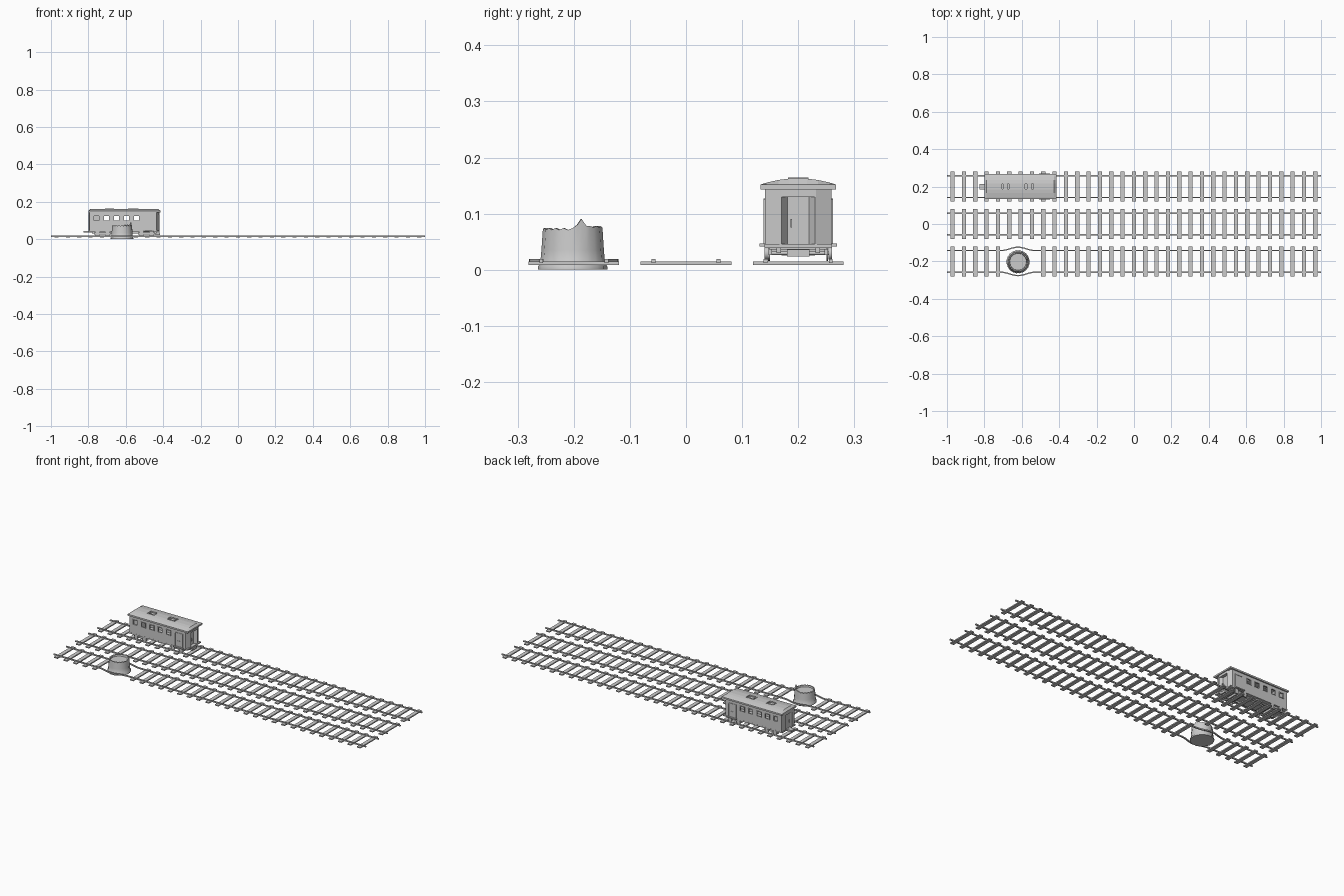
import bpy, bmesh, math
from mathutils import Matrix, Vector

if "Cube" in bpy.data.objects:
    bpy.data.objects.remove(bpy.data.objects["Cube"])

CY = 0.2            # centre line of the carriage track
TIE_STEP = 0.0606


def finish(name, bm, smooth=False):
    bmesh.ops.recalc_face_normals(bm, faces=bm.faces)
    me = bpy.data.meshes.new(name)
    bm.to_mesh(me)
    bm.free()
    ob = bpy.data.objects.new(name, me)
    bpy.context.collection.objects.link(ob)
    if smooth:
        bpy.context.view_layer.objects.active = ob
        ob.select_set(True)
        bpy.ops.object.shade_smooth_by_angle(angle=math.radians(35))
        ob.select_set(False)
    return ob


def boxes(name, items):
    """items: (x0, x1, y0, y1, z0, z1)"""
    bm = bmesh.new()
    for x0, x1, y0, y1, z0, z1 in items:
        m = Matrix.Translation(((x0 + x1) / 2, (y0 + y1) / 2, (z0 + z1) / 2)) \
            @ Matrix.Diagonal((x1 - x0, y1 - y0, z1 - z0, 1))
        bmesh.ops.create_cube(bm, size=1, matrix=m)
    return finish(name, bm)


def sheet(name, us, vs, place, hole, thick, offset=0):
    """Panel on a u/v grid with openings, given thickness by a modifier."""
    bm = bmesh.new()
    g = [[bm.verts.new(place(u, v)) for v in vs] for u in us]
    for i in range(len(us) - 1):
        for j in range(len(vs) - 1):
            if not hole((us[i] + us[i + 1]) / 2, (vs[j] + vs[j + 1]) / 2):
                bm.faces.new((g[i][j], g[i + 1][j], g[i + 1][j + 1], g[i][j + 1]))
    ob = finish(name, bm)
    mod = ob.modifiers.new("thickness", 'SOLIDIFY')
    mod.thickness, mod.offset = thick, offset
    return ob


def rail(name, path):
    """Sweep a rail section along (x, y) points."""
    section = [(-.0035, .012), (.0035, .012), (.0035, .019), (-.0035, .019)]
    bm = bmesh.new()
    rings = [[bm.verts.new((x, y + dy, z)) for dy, z in section] for x, y in path]
    for a, b in zip(rings, rings[1:]):
        for k in range(4):
            bm.faces.new((a[k], a[(k + 1) % 4], b[(k + 1) % 4], b[k]))
    bm.faces.new(rings[0])
    bm.faces.new(rings[-1])
    return finish(name, bm)


def prism(name, pts, z0, z1):
    bm = bmesh.new()
    lo = [bm.verts.new((x, y, z0)) for x, y in pts]
    hi = [bm.verts.new((x, y, z1)) for x, y in pts]
    bm.faces.new(lo)
    bm.faces.new(hi)
    for k in range(len(pts)):
        n = (k + 1) % len(pts)
        bm.faces.new((lo[k], lo[n], hi[n], hi[k]))
    return finish(name, bm)


# Three tracks; the front one loses three ties and bends around the stump
SX = -0.62
for label, y in (("front", -0.2), ("middle", 0.0), ("rear", 0.2)):
    ties = [-0.97 + TIE_STEP * i for i in range(33)
            if not (label == "front" and i in (5, 6, 7))]
    boxes(label + "_ties", [(x - .011, x + .011, y - .081, y + .081, .008, .0145) for x in ties])
    for s in (-1, 1):
        path = [(-1, y + s * .058)]
        if label == "front":
            for i in range(17):
                t = i / 16
                bulge = .009 * (1 - math.cos(2 * math.pi * t))
                path.append((SX - .09 + .18 * t, y + s * (.058 + bulge)))
        path.append((1, y + s * .058))
        rail(label + ("_left_rail" if s > 0 else "_right_rail"), path)

# Broken tree stump with flared foot and splintered rim
def rim_height(a, i):
    splinter = .017 * max(0, 1 - abs(a - .3) / .3)
    return .074 + splinter + (.004 if a > .6 and a < 1.5 else 0) - (.003 if i % 2 else 0)

N = 40
bm = bmesh.new()
rings = []
for r, z in ((.061, 0), (.061, .006), (.057, .012), (.055, .035), (.0525, None), (.046, None), (.044, .064)):
    ring = []
    for i in range(N):
        a = 2 * math.pi * i / N
        rr = r * (1 + (.025 if i % 2 else -.01))
        h = rim_height(a, i) if z is None else z
        ring.append(bm.verts.new((SX + rr * math.cos(a), -0.202 + rr * math.sin(a), h)))
    rings.append(ring)
for a, b in zip(rings, rings[1:]):
    for k in range(N):
        bm.faces.new((a[k], a[(k + 1) % N], b[(k + 1) % N], b[k]))
bm.faces.new(rings[0])
bm.faces.new(rings[-1])
finish("tree_stump", bm, True)

# Carriage side walls with window openings, frames and doors
X0, X1, HW = -0.79, -0.445, .057
windows = [-0.757 + .0535 * i for i in range(5)]
WH, ZB, ZT = .0125, .099, .124
cuts = sorted([X0, X1] + [w + d for w in windows for d in (-WH, WH)])
def is_window(x, z):
    return ZB < z < ZT and any(abs(x - w) < WH for w in windows)

for s, side in ((-1, "front"), (1, "rear")):
    yw = CY + s * HW
    sheet(side + "_wall", cuts, [.042, ZB, ZT, .146], lambda x, z: (x, yw, z), is_window, .005)
    f0, f1 = sorted((yw + s * .001, yw + s * .005))
    frames = []
    for w in windows:
        frames += [(w - WH - .003, w + WH + .003, f0, f1, z, z + .003) for z in (ZB - .003, ZT)]
        frames += [(w + d, w + d + .003, f0, f1, ZB, ZT) for d in (-WH - .003, WH)]
    boxes(side + "_window_frames", frames)
    boxes(side + "_door", [(-.505, -.499, f0, f1, .043, .126), (-.457, -.451, f0, f1, .043, .126),
                           (-.499, -.457, f0, f1, .121, .126), (-.493, -.463, f0, f1 - .001, .05, .08)])
    p0, p1 = sorted((CY + s * .05, CY + s * .069))
    boxes(side + "_door_step", [(-.508, -.448, p0, p1, .041, .047)])
boxes("end_compartment", [(X0 + .01, X0 + .055, CY - .05, CY + .05, .046, .14)])

# Tapered vestibule ends with a recessed central doorway
for s, xe, label in ((1, X1, "right"), (-1, X0, "left")):
    d = .024 if s > 0 else .008
    for t in (-1, 1):
        pts = [(xe, CY + t * .0595), (xe + s * d * .4, CY + t * .0595), (xe + s * d, CY + t * .030),
               (xe + s * d * .3, CY + t * .019), (xe, CY + t * .019)]
        prism(label + "_end_panel", pts, .046, .146)
    q = sorted((xe, xe + s * d * .2))
    boxes(label + "_end_door", [(q[0] - .002, q[1] + .002, CY - .021, CY + .021, .046, .146)])
    h = sorted((xe + s * d * .2, xe + s * d * .8))
    boxes(label + "_door_handle", [(h[0], h[1], CY - .014, CY - .011, .075, .09)])
    boxes(label + "_door_lintel", [(min(xe, xe + s * d), max(xe, xe + s * d), CY - .032, CY + .032, .130, .146)])

# Floor, underframe and coupler
boxes("floor", [(-.798, -.420, CY - .06, CY + .06, .039, .046)])
boxes("underframe", [(-.78, -.435, CY + s * .035 - .004, CY + s * .035 + .004, .030, .039) for s in (-1, 1)]
      + [(x - .006, x + .006, CY - .05, CY + .05, .031, .039) for x in (-.70, -.61, -.52)]
      + [(-.66, -.57, CY - .03, CY + .03, .025, .039)])
boxes("coupler", [(-.826, -.78, CY - .015, CY + .015, .036, .045),
                  (-.445, -.418, CY - .02, CY + .02, .024, .036)])

# Two bogies with paired wheels
for bx, label in ((-.725, "left"), (-.49, "right")):
    boxes(label + "_bogie_frame",
          [(bx - .045, bx + .045, CY + s * .050 - .003, CY + s * .050 + .003, .026, .037) for s in (-1, 1)]
          + [(bx - .01, bx + .01, CY - .05, CY + .05, .026, .037)])
    bm = bmesh.new()
    for dx in (-.027, .027):
        for y, r, depth in ((-.057, .0115, .006), (.057, .0115, .006), (-.052, .0135, .003),
                            (.052, .0135, .003), (0, .003, .11)):
            m = Matrix.Translation((bx + dx, CY + y, .0295)) @ Matrix.Rotation(math.pi / 2, 4, 'X')
            bmesh.ops.create_cone(bm, cap_ends=True, segments=20, radius1=r, radius2=r, depth=depth, matrix=m)
    finish(label + "_wheels", bm, True)

# Shallow arched roof with two open hatches and bevelled ends
RX0, RX1 = -.800, -.415
hatches = [(-.709, -.666), (-.585, -.535)]
us = [RX0, RX0 + .012] + [e for h in hatches for e in h] + [RX1 - .012, RX1]
vs = [-.067, -.055, -.035, -.016, .016, .035, .055, .067]
def roof_point(x, y):
    z = .163 - .011 * (abs(y) / .067) ** 2
    return (x, CY + y, .152 if x in (RX0, RX1) else z)

sheet("roof", us, vs, roof_point,
      lambda x, y: abs(y) < .016 and any(a < x < b for a, b in hatches), .004, -1)
boxes("roof_eaves", [(RX0, RX1, CY + s * .0605 - .0065, CY + s * .0605 + .0065, .143, .152) for s in (-1, 1)]
      + [(RX0, RX0 + .012, CY - .054, CY + .054, .143, .152), (RX1 - .012, RX1, CY - .054, CY + .054, .143, .152)])
rims = []
for a, b in hatches:
    rims += [(a, b, CY + y - .002, CY + y + .002, .155, .164) for y in (-.016, .016)]
    rims += [(x - .002, x + .002, CY - .018, CY + .018, .155, .164) for x in (a, b)]
    rims.append(((a + b) / 2 - .012, (a + b) / 2 + .012, CY - .014, CY + .014, .154, .157))
boxes("hatch_rims", rims)
